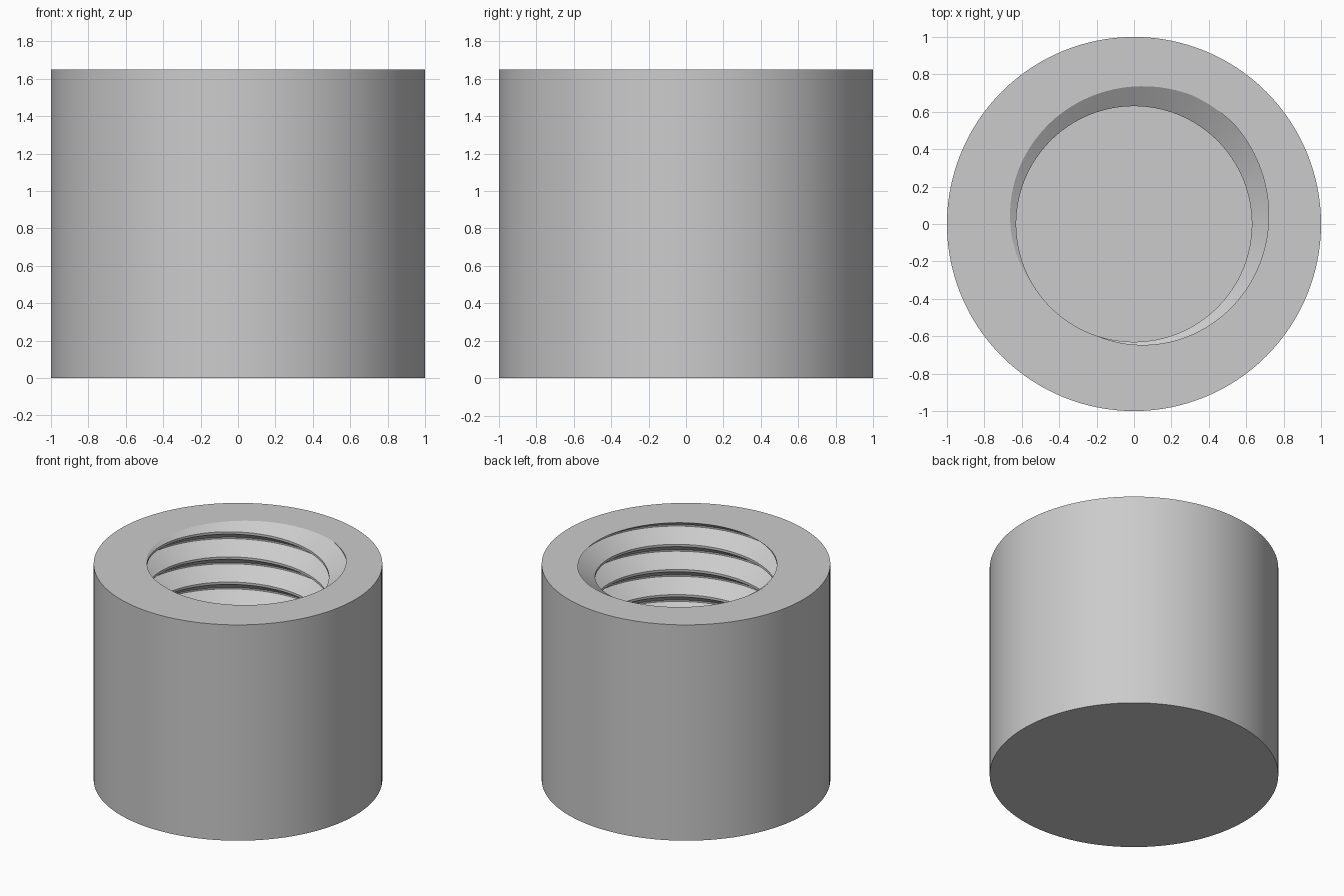
import bpy, bmesh
from math import cos, sin, pi, radians

if "Cube" in bpy.data.objects:
    bpy.data.objects.remove(bpy.data.objects["Cube"], do_unlink=True)

HEIGHT, FLOOR = 1.65, 0.3
CREST, ROOT, PITCH = 0.63, 0.755, 0.192
STEPS, TURNS = 128, 11
START = radians(55)          # where the thread root meets the rim

grey = bpy.data.materials.new("plain_grey")
grey.use_nodes = True
colour = (0.6, 0.6, 0.6, 1)
grey.diffuse_color = colour
grey.node_tree.nodes["Principled BSDF"].inputs["Base Color"].default_value = colour

bm = bmesh.new()

# Threaded bore: one groove profile swept up a right-handed helix
groove = [(-0.453, CREST), (-0.03, ROOT), (0.03, ROOT), (0.453, CREST)]
columns = []
for i in range(STEPS):
    a = 2 * pi * i / STEPS
    column = []
    for turn in range(TURNS):
        for offset, r in groove:
            z = HEIGHT + PITCH * ((a - START) / (2 * pi) + turn + 2 - TURNS + offset)
            column.append(bm.verts.new((r * cos(a), r * sin(a), z)))
    columns.append(column)
for i in range(STEPS):
    # The last column joins the first one a full turn higher
    here, there = columns[i], columns[(i + 1) % STEPS]
    shift = len(groove) if i == STEPS - 1 else 0
    for j in range(len(here) - 1 - shift):
        bm.faces.new((here[j], there[j + shift], there[j + 1 + shift], here[j + 1]))

# Trim the bore to the rim and the blind floor
for z, up in ((HEIGHT, 1), (FLOOR, -1)):
    bmesh.ops.bisect_plane(bm, geom=bm.verts[:] + bm.edges[:] + bm.faces[:], dist=1e-5,
                           plane_co=(0, 0, z), plane_no=(0, 0, up), clear_outer=True)
loose = [v for v in bm.verts if not v.link_faces]
bmesh.ops.delete(bm, geom=loose, context='VERTS')


def open_edges(z):
    return [e for e in bm.edges if e.is_boundary
            and all(abs(v.co.z - z) < 1e-4 for v in e.verts)]


# Bore floor
bmesh.ops.triangle_fill(bm, edges=open_edges(FLOOR), use_beauty=True)

# Outer wall and base
base = bmesh.ops.create_circle(bm, cap_ends=True, radius=1, segments=STEPS)["verts"]
rim_edges = [e for e in bm.edges if e.verts[0] in base and e.verts[1] in base]
wall = bmesh.ops.extrude_edge_only(bm, edges=rim_edges)["geom"]
bmesh.ops.translate(bm, vec=(0, 0, HEIGHT),
                    verts=[g for g in wall if isinstance(g, bmesh.types.BMVert)])

# Flat top ring between the wall and the bore
bmesh.ops.triangle_fill(bm, edges=open_edges(HEIGHT), use_beauty=True, normal=(0, 0, 1))
bmesh.ops.recalc_face_normals(bm, faces=bm.faces[:])

mesh = bpy.data.meshes.new("threaded_cap")
bm.to_mesh(mesh)
bm.free()
mesh.materials.append(grey)
cap = bpy.data.objects.new("threaded_cap", mesh)
bpy.context.collection.objects.link(cap)

bpy.ops.object.select_all(action='DESELECT')
cap.select_set(True)
bpy.context.view_layer.objects.active = cap
bpy.ops.object.shade_smooth_by_angle(angle=radians(25))
